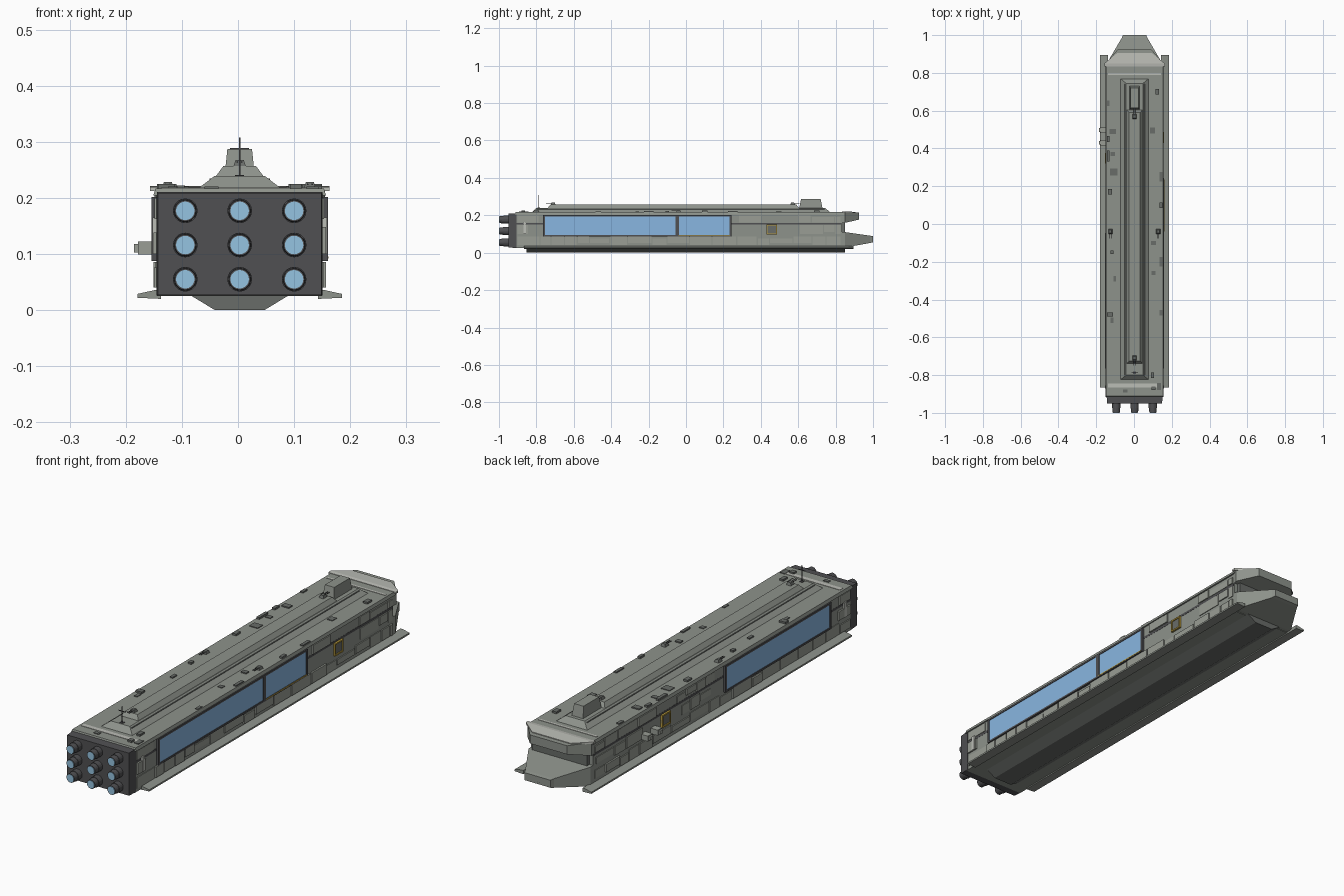
import bpy, bmesh, math, random
from mathutils import Matrix, Vector

if "Cube" in bpy.data.objects:
    bpy.data.objects.remove(bpy.data.objects["Cube"])

random.seed(4)
CX = 0.003  # hull centreline; the side pods shift the bounds a little


def mat(name, r, g, b):
    m = bpy.data.materials.new(name)
    m.diffuse_color = (r, g, b, 1)
    m.use_nodes = True
    m.node_tree.nodes["Principled BSDF"].inputs["Base Color"].default_value = m.diffuse_color
    return m


HULL = mat("hull_grey", 0.27, 0.29, 0.26)
LIGHT = mat("light_grey", 0.50, 0.51, 0.47)
PANEL = mat("panel_grey", 0.32, 0.34, 0.30)
DARK = mat("dark_grey", 0.08, 0.08, 0.085)
MID = mat("mid_grey", 0.14, 0.15, 0.14)
BLUE = mat("window_blue", 0.25, 0.47, 0.75)
GLOW = mat("engine_blue", 0.30, 0.55, 0.75)
GOLD = mat("gold", 0.50, 0.34, 0.05)


def finish(name, bm, material):
    bmesh.ops.recalc_face_normals(bm, faces=bm.faces)
    me = bpy.data.meshes.new(name)
    bm.to_mesh(me)
    bm.free()
    ob = bpy.data.objects.new(name, me)
    ob.location.x = CX
    me.materials.append(material)
    bpy.context.collection.objects.link(ob)
    return ob


def loft(name, rings, material):
    bm = bmesh.new()
    vs = [[bm.verts.new(p) for p in r] for r in rings]
    n = len(vs[0])
    for a, b in zip(vs, vs[1:]):
        for i in range(n):
            bm.faces.new((a[i], a[(i + 1) % n], b[(i + 1) % n], b[i]))
    bm.faces.new(vs[0])
    bm.faces.new(vs[-1])
    return finish(name, bm, material)


def extrude_y(name, profile, y0, y1, material):
    return loft(name, [[(x, y, z) for x, z in profile] for y in (y0, y1)], material)


def tier(name, z0, z1, w0, w1, ya0, yb0, ya1, yb1, material=HULL):
    ring = lambda w, a, b, z: [(-w, a, z), (w, a, z), (w, b, z), (-w, b, z)]
    return loft(name, [ring(w0, ya0, yb0, z0), ring(w1, ya1, yb1, z1)], material)


def boxes(name, items, material):
    # each item: x0, x1, y0, y1, z0, z1
    bm = bmesh.new()
    for x0, x1, y0, y1, z0, z1 in items:
        m = Matrix.Translation(((x0 + x1) / 2, (y0 + y1) / 2, (z0 + z1) / 2))
        m = m @ Matrix.Diagonal((abs(x1 - x0), y1 - y0, z1 - z0, 1))
        bmesh.ops.create_cube(bm, size=1, matrix=m)
    return finish(name, bm, material)


def cyl(name, x, z, y0, y1, r0, r1, material, n=20):
    bm = bmesh.new()
    m = Matrix.Translation((x, (y0 + y1) / 2, z)) @ Matrix.Rotation(math.pi / 2, 4, 'X')
    bmesh.ops.create_cone(bm, cap_ends=True, segments=n, radius1=r1, radius2=r0,
                          depth=y1 - y0, matrix=m)
    return finish(name, bm, material)


# Main hull, deck plate and keel
boxes("hull_body", [(-.147, .147, -.915, .835, .025, .208)], HULL)
tier("deck_plate", .204, .217, .154, .150, -.915, .845, -.910, .84)
extrude_y("keel", [(-.087, .026), (-.044, 0), (.044, 0), (.087, .026)], -.853, .85, MID)
boxes("deck_stripes", [(-.14, .14, -.865, -.845, .216, .2185),
                       (-.14, .14, .79, .80, .216, .2185)], LIGHT)

# Superstructure tiers and bridge box
tier("lower_tier", .216, .239, .075, .045, -.825, .77, -.80, .745)
tier("upper_tier", .238, .257, .043, .029, -.74, .605, -.725, .59)
tier("bridge", .238, .287, .027, .022, .605, .73, .615, .72)
boxes("tier_grooves", [(s * .050, s * .054, -.80, .74, .22, .2345) for s in (-1, 1)], MID)

# Stern prongs: upper visor and longer lower jaw
def prong(name, stations, material):
    # each station: y, half width, bottom, top
    return loft(name, [[(-w, y, b), (w, y, b), (w, y, t), (-w, y, t)]
                       for y, w, b, t in stations], material)


prong("upper_prong", [(.82, .147, .158, .216), (.85, .152, .16, .217),
                      (.925, .088, .177, .214)], HULL)
prong("upper_prong_cover", [(.835, .160, .212, .219), (.85, .160, .212, .221),
                            (.905, .092, .212, .218)], LIGHT)
prong("lower_prong", [(.82, .147, .027, .112), (.85, .147, .028, .110),
                      (.985, .068, .052, .091), (1.0, .062, .056, .088)], HULL)
boxes("prong_tip_port", [(-.015, .015, .99, 1.0, .062, .082)], DARK)
tier("stern_core", .10, .17, .13, .13, .82, .85, .82, .85, MID)

# Side rails
for s, side in ((-1, "left"), (1, "right")):
    extrude_y(side + "_rail", [(s * .140, .020), (s * .182, .022), (s * .182, .029),
                               (s * .150, .036), (s * .140, .036)], -.865, .895, HULL)

# Engine block with nine nozzles
loft("engine_block", [[(-w, y, a), (w, y, a), (w, y, b), (-w, y, b)]
                      for y, w, a, b in ((-.95, .146, .027, .209), (-.905, .148, .026, .211))], DARK)
for i in (-1, 0, 1):
    for j, z in enumerate((.055, .116, .177)):
        tag = f"_{i + 2}_{j + 1}"
        cyl("nozzle" + tag, i * .097, z, -.998, -.945, .019, .022, DARK)
        cyl("nozzle_collar" + tag, i * .097, z, -.975, -.95, .022, .022, DARK)
        cyl("nozzle_glow" + tag, i * .097, z, -1.0, -.99, .0165, .0165, GLOW)

# Hangar windows with frames
windows = {-1: [(-.757, -.055)], 1: [(-.757, -.055), (-.04, .235)]}
for s, spans in windows.items():
    for k, (a, b) in enumerate(spans):
        tag = f"{'right' if s > 0 else 'left'}_{k + 1}"
        boxes("window_glass_" + tag, [(s * .145, s * .1545, a, b, .095, .197)], BLUE)
        t = .008
        boxes("window_frame_" + tag, [
            (s * .145, s * .157, a - t, b + t, .088, .096),
            (s * .145, s * .157, a - t, b + t, .194, .202),
            (s * .145, s * .157, a - t, a + .002, .088, .202),
            (s * .145, s * .157, b - .002, b + t, .088, .202)], DARK)
boxes("window_gold_sill", [(.15, .158, -.04, .235, .092, .096)], GOLD)


# Gold door frames
def door(name, s, a, b):
    x0, x1, t = s * .147, s * .156, .006
    boxes(name, [(x0, x1, a, b, .098, .098 + t), (x0, x1, a, b, .146, .152),
                 (x0, x1, a, a + t, .098, .152), (x0, x1, b - t, b, .098, .152)], GOLD)
    boxes(name + "_leaf", [(x0, s * .152, a, b, .098, .152)], MID)


door("right_door", 1, .43, .487)
door("left_door", -1, .32, .377)

# Hull side plating in rows, skipping windows and doors
for s, side in ((-1, "left"), (1, "right")):
    plates = []
    blocked = windows[s] + [(.42, .50) if s > 0 else (.31, .39)]
    for z0, z1, row in ((.040, .086, 0), (.100, .148, 1), (.162, .200, 2)):
        y = -.90
        while y < .81:
            e = min(y + random.uniform(.05, .13), .825)
            hit = row and any(y < b + .012 and e > a - .012 for a, b in blocked)
            if not hit:
                lo = z0 + random.choice((0, 0, .012))
                hi = z1 - random.choice((0, 0, .010))
                plates.append((s * .145, s * random.choice((.150, .152, .154)), y, e, lo, hi))
            y = e + .006
    boxes(side + "_plating", plates, PANEL)
    boxes(side + "_trench", [(s * .145, s * .1478, -.91, .83, .150, .160)], DARK)
    boxes(side + "_marking", [(s * .147, s * .1555, -.87, -.855, .10, .165)], LIGHT)

# Docking pods on the left flank
for k, y in enumerate((.43, .497)):
    boxes(f"docking_pod_{k + 1}", [(-.181, -.147, y - .015, y + .015, .099, .122),
                                   (-.188, -.180, y - .010, y + .010, .103, .118)], PANEL)


# Twin-barrel turrets
def turret(name, x, y, z, d):
    tier(name + "_base", z, z + .011, .011, .007, y - .013, y + .013, y - .008, y + .008, MID)
    for k in (-1, 1):
        a, b = sorted((y, y + d * .038))
        cyl(f"{name}_barrel_{k + 2}", x + k * .004, z + .007, a, b, .0015, .0015, DARK, 8).location.x = CX
    bpy.data.objects[name + "_base"].location.x = CX + x


turret("left_turret", -.128, -.04, .217, -1)
turret("right_turret", .125, -.04, .217, -1)
turret("rear_turret", 0, .57, .257, 1)
turret("front_turret", 0, -.71, .257, -1)

# Deck equipment: x, y, width, length
deck = [(-.11, .275, .04, .035), (-.14, .36, .014, .06), (-.115, .37, .025, .02),
        (-.115, .49, .035, .025), (-.14, .45, .014, .03), (-.13, .17, .02, .03),
        (-.105, -.29, .014, .03), (-.13, -.48, .03, .022), (-.12, -.51, .015, .03),
        (.12, .70, .02, .03), (.095, .495, .025, .03), (.14, .25, .014, .05),
        (.10, -.10, .025, .02), (.14, -.20, .014, .05), (.10, -.26, .02, .02),
        (.14, -.47, .014, .03), (.095, -.80, .016, .03), (.13, -.86, .022, .035),
        (.10, -.87, .02, .02), (-.05, -.885, .025, .015), (.14, .10, .014, .03),
        (-.14, .64, .014, .03), (-.12, -.15, .015, .02)]
boxes("deck_equipment", [(x - w / 2, x + w / 2, y - l / 2, y + l / 2, .214,
                          random.choice((.220, .222, .225))) for x, y, w, l in deck], MID)

# Antenna mast
boxes("antenna", [(-.0015, .0015, -.789, -.786, .235, .308),
                  (-.017, .017, -.789, -.786, .286, .289),
                  (-.008, .008, -.795, -.780, .235, .241)], DARK)
